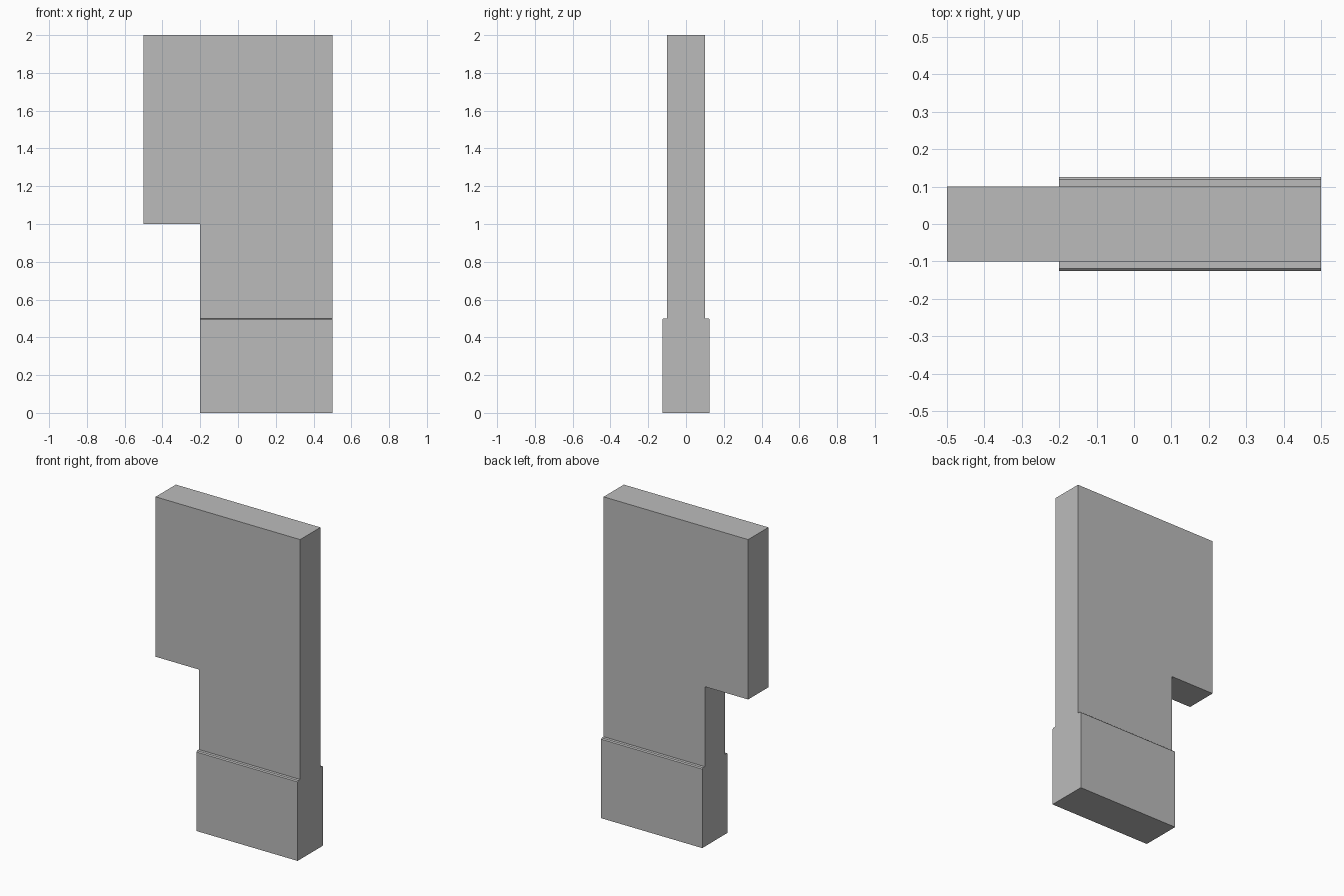
import bpy
import bmesh
from mathutils import Vector

cube = bpy.data.objects.get("Cube")
if cube:
    bpy.data.objects.remove(cube, do_unlink=True)

# Single plain grey material
GREY = (0.5, 0.5, 0.5, 1.0)
grey = bpy.data.materials.new("plain grey")
grey.use_nodes = True
grey.diffuse_color = GREY
grey.node_tree.nodes["Principled BSDF"].inputs["Base Color"].default_value = GREY


def extrude_profile(name, points, direction):
    """Extrude a closed planar outline into a solid object."""
    bm = bmesh.new()
    face = bm.faces.new([bm.verts.new(p) for p in points])
    result = bmesh.ops.extrude_face_region(bm, geom=[face], use_keep_orig=True)
    moved = [v for v in result["geom"] if isinstance(v, bmesh.types.BMVert)]
    bmesh.ops.translate(bm, verts=moved, vec=Vector(direction))
    bmesh.ops.recalc_face_normals(bm, faces=bm.faces[:])
    mesh = bpy.data.meshes.new(name)
    bm.to_mesh(mesh)
    bm.free()
    mesh.materials.append(grey)
    obj = bpy.data.objects.new(name, mesh)
    bpy.context.collection.objects.link(obj)
    return obj


LEFT, NOTCH, RIGHT = 0.5, -0.2, -0.5
BASE_TOP, NOTCH_TOP, TOP = 0.5, 1.0, 2.0
WALL, BASE, CHAMFER = 0.1, 0.125, 0.006

# Wall panel with a notch cut from its lower right corner
outline = [(NOTCH, BASE_TOP), (LEFT, BASE_TOP), (LEFT, TOP),
           (RIGHT, TOP), (RIGHT, NOTCH_TOP), (NOTCH, NOTCH_TOP)]
extrude_profile("wall_panel", [(x, -WALL, z) for x, z in outline], (0, 2 * WALL, 0))

# Thicker base with chamfered top edges
half = [(BASE, 0), (BASE, BASE_TOP - CHAMFER), (BASE - CHAMFER, BASE_TOP)]
section = half + [(-y, z) for y, z in reversed(half)]
extrude_profile("base_plinth", [(NOTCH, y, z) for y, z in section], (LEFT - NOTCH, 0, 0))
